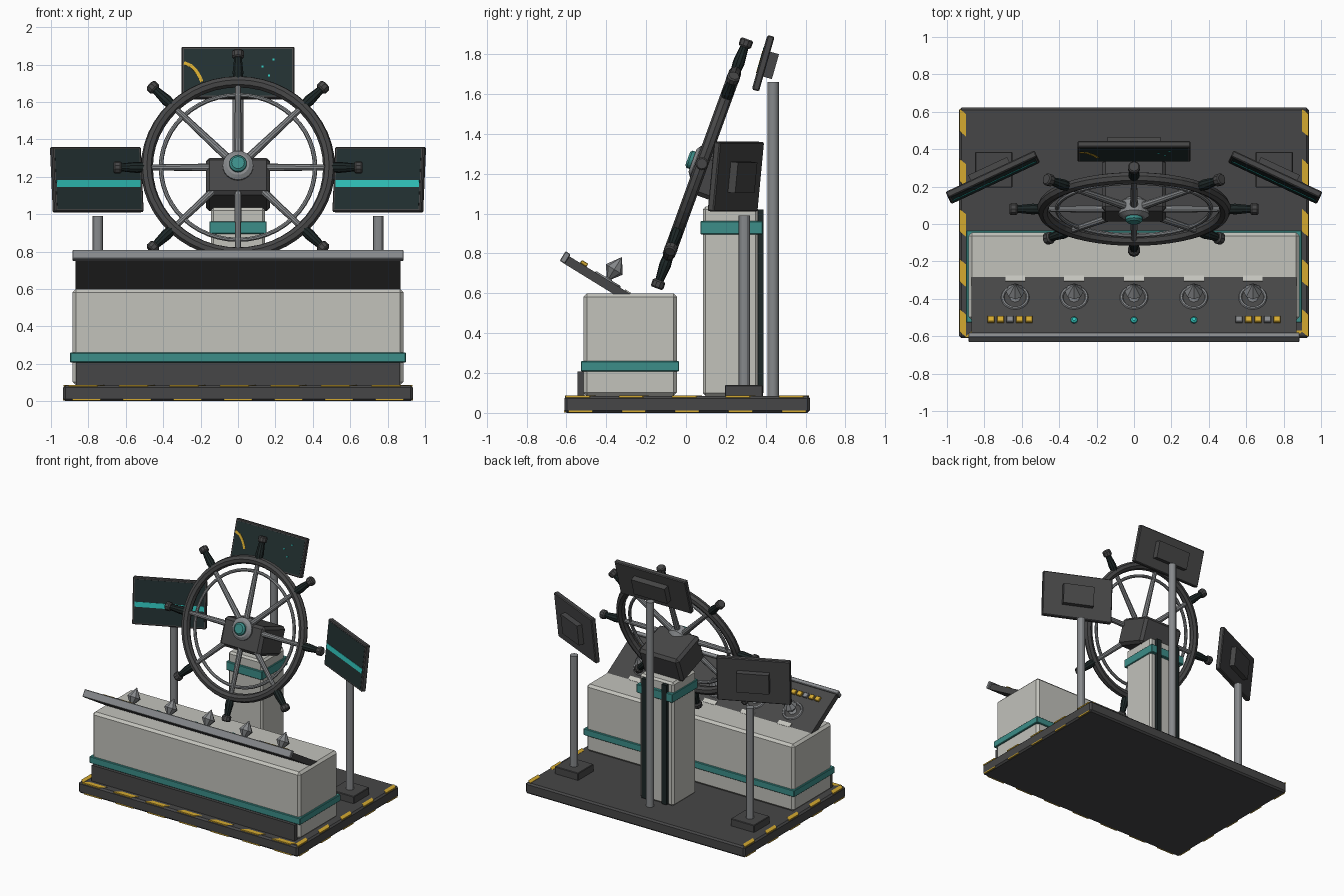
import bpy, bmesh, math
from mathutils import Matrix, Vector

if "Cube" in bpy.data.objects:
    bpy.data.objects.remove(bpy.data.objects["Cube"])


def mat(name, r, g, b):
    m = bpy.data.materials.new(name)
    m.diffuse_color = (r, g, b, 1)
    m.use_nodes = True
    m.node_tree.nodes["Principled BSDF"].inputs["Base Color"].default_value = m.diffuse_color
    return m


BODY = mat("light grey", 0.54, 0.54, 0.50)
DARK = mat("charcoal", 0.062, 0.062, 0.063)
TEAL = mat("muted teal", 0.045, 0.27, 0.25)
GLOW = mat("bright teal", 0.03, 0.55, 0.50)
YELLOW = mat("hazard yellow", 0.66, 0.40, 0.03)
METAL = mat("metal grey", 0.24, 0.25, 0.26)
SCREEN = mat("screen dark", 0.016, 0.030, 0.031)
GRIP = mat("grip black", 0.012, 0.020, 0.020)


def T(x, y, z):
    return Matrix.Translation((x, y, z))


def R(deg, axis):
    return Matrix.Rotation(math.radians(deg), 4, axis)


ID = Matrix.Identity(4)


def finish(name, bm, frame, m, smooth=False):
    me = bpy.data.meshes.new(name)
    bm.to_mesh(me)
    bm.free()
    me.materials.append(m)
    ob = bpy.data.objects.new(name, me)
    bpy.context.collection.objects.link(ob)
    ob.matrix_world = frame
    if smooth:
        bpy.context.view_layer.objects.active = ob
        ob.select_set(True)
        bpy.ops.object.shade_smooth_by_angle()
        ob.select_set(False)
    return ob


def box(name, lo, hi, m, frame=ID, bevel=0, shear=0):
    """Box between two corners, optionally bevelled or sheared x by y."""
    bm = bmesh.new()
    bmesh.ops.create_cube(bm, size=1)
    lo, hi = Vector(lo), Vector(hi)
    for v in bm.verts:
        c = v.co.copy()
        v.co = [(lo[i] + hi[i]) / 2 + c[i] * (hi[i] - lo[i]) for i in range(3)]
        v.co.x += shear * c.y
    if bevel:
        bmesh.ops.bevel(bm, geom=bm.edges[:], offset=bevel, segments=1,
                        affect='EDGES')
    return finish(name, bm, frame, m)


def lathe(name, profile, m, frame=ID, sides=12, smooth=False):
    """Spin (radius, height) points about local z, closing both ends."""
    bm = bmesh.new()
    rings = []
    for r, z in profile:
        n = 1 if r == 0 else sides
        rings.append([bm.verts.new((r * math.cos(k * math.tau / sides),
                                    r * math.sin(k * math.tau / sides), z))
                      for k in range(n)])
    for a, b in zip(rings, rings[1:]):
        for k in range(sides):
            j = (k + 1) % sides
            vs = [a[k % len(a)], a[j % len(a)], b[j % len(b)], b[k % len(b)]]
            bm.faces.new(list(dict.fromkeys(vs)))
    for ring in (rings[0], rings[-1]):
        if len(ring) > 1:
            bm.faces.new(ring)
    bmesh.ops.recalc_face_normals(bm, faces=bm.faces[:])
    return finish(name, bm, frame, m, smooth)


def torus(name, major, minor, m, frame, seg=48, sides=8):
    bpy.ops.mesh.primitive_torus_add(major_radius=major, minor_radius=minor,
                                     major_segments=seg, minor_segments=sides)
    ob = bpy.context.object
    ob.name = name
    ob.data.materials.append(m)
    ob.matrix_world = frame
    ob.select_set(False)


# Base platform with hazard stripes round the front and sides
box("base", (-0.935, -0.61, 0), (0.935, 0.622, 0.085), DARK, bevel=0.012)
for i in range(7):
    x = -0.81 + i * 0.27
    box("front_stripe", (x - 0.075, -0.606, 0.078), (x + 0.075, -0.57, 0.087),
        YELLOW, shear=0.04)
    box("front_low_stripe", (x - 0.075, -0.612, 0.003), (x + 0.075, -0.6, 0.012), YELLOW)
for s in (-1, 1):
    for i in range(5):
        y = -0.53 + i * 0.268
        f = T(s * 0.915, y, 0) @ R(90, 'Z')
        box("side_stripe", (-0.06, -0.018, 0.078), (0.06, 0.018, 0.087),
            YELLOW, f, shear=0.03)
        box("side_low_stripe", (-0.06, -0.021, 0.003), (0.06, 0.021, 0.012), YELLOW, f)

# Long console cabinet
box("console", (-0.885, -0.515, 0.085), (0.885, -0.045, 0.6), BODY, bevel=0.018)
box("console_band", (-0.898, -0.527, 0.208), (0.898, -0.034, 0.26), TEAL, bevel=0.004)
box("kick_plate", (-0.865, -0.545, 0.085), (0.865, -0.51, 0.207), DARK)

# Tilted control panel
P = T(0, -0.44, 0.696) @ R(-31.6, 'X')
box("control_panel", (-0.87, -0.18, -0.045), (0.87, 0.188, 0), DARK, P)
box("panel_lip", (-0.885, -0.2, -0.044), (0.885, -0.17, 0.012), METAL, P, bevel=0.004)
for x in (-0.635, -0.32, 0, 0.32, 0.635):
    K = P @ T(x, 0.056, 0)
    torus("knob_ring", 0.067, 0.009, METAL, K, 24, 6)
    lathe("knob", [(0.03, 0), (0.014, 0.012), (0.05, 0.062), (0, 0.135)], METAL, K, 8)
    box("knob_label", (-0.053, 0.1, -0.003), (0.053, 0.133, 0.006), BODY, K)
for x in (-0.32, 0, 0.32):
    lathe("round_button", [(0.018, 0), (0.018, 0.012), (0.01, 0.018)], GLOW,
          P @ T(x, -0.09, 0))
for cx, pattern in ((-0.663, "YYMYY"), (0.663, "MYYMY")):
    for i, c in enumerate(pattern):
        x = cx + (i - 2) * 0.051
        box("key", (x - 0.019, -0.107, 0), (x + 0.019, -0.07, 0.018),
            YELLOW if c == "Y" else METAL, P, bevel=0.003)

# Wheel pedestal
box("pedestal", (-0.145, 0.085, 0.085), (0.145, 0.362, 1.035), BODY, bevel=0.014)
box("pedestal_band", (-0.153, 0.072, 0.895), (0.153, 0.385, 0.962), TEAL, bevel=0.004)
for s in (-1, 1):
    box("pedestal_rail", (s * 0.085 - 0.02, 0.35, 0.1), (s * 0.085 + 0.02, 0.39, 1.02), GRIP)

# Steering wheel, axis along local z, leaning back
W = T(0, 0.08, 1.25) @ R(70, 'X')
box("wheel_head", (-0.172, -0.158, -0.27), (0.172, 0.053, 0.022), DARK, W, bevel=0.02)
torus("wheel_rim", 0.487, 0.032, DARK, W)
torus("inner_ring", 0.412, 0.012, METAL, W)
lathe("hub", [(0.05, -0.06), (0.082, -0.03), (0.082, 0.035), (0.06, 0.05)], METAL, W, 24)
lathe("hub_cap", [(0.046, 0.04), (0.046, 0.066), (0.034, 0.076)], TEAL, W, 20)
for i in range(8):
    S = W @ R(45 * i, 'Z') @ R(90, 'Y')
    lathe("spoke", [(0.022, 0.05), (0.016, 0.47)], METAL, S, 10, True)
    lathe("grip", [(0.026, 0.5), (0.03, 0.54), (0.02, 0.635)], GRIP, S, 10)
    lathe("grip_cap", [(0.026, 0.622), (0.033, 0.63), (0.033, 0.658), (0.026, 0.665)],
          DARK, S, 10)


# Monitors, facing along local z
def monitor(name, frame, w, h, mw, mh, md):
    box(name + "_case", (-w / 2, -h / 2, -0.018), (w / 2, h / 2, 0.018), DARK,
        frame, bevel=0.006)
    box(name + "_screen", (-w / 2 + 0.014, -h / 2 + 0.014, 0.012),
        (w / 2 - 0.014, h / 2 - 0.014, 0.0195), SCREEN, frame)
    box(name + "_mount", (-mw / 2, -mh / 2, -0.018 - md), (mw / 2, mh / 2, -0.015),
        DARK, frame)


for s, side in ((-1, "left"), (1, "right")):
    M = T(s * 0.755, 0.25, 1.185) @ R(-s * 25, 'Z') @ R(84, 'X')
    monitor(side + "_monitor", M, 0.525, 0.35, 0.23, 0.155, 0.04)
    box(side + "_screen_bar", (-0.246, -0.042, 0.015), (0.246, -0.005, 0.022), GLOW, M)
    lathe(side + "_pole", [(0.029, 0.1), (0.029, 0.99)], METAL,
          T(s * 0.75, 0.292, 0), 12, True)
    box(side + "_pole_foot", (s * 0.75 - 0.1, 0.195, 0.08),
        (s * 0.75 + 0.1, 0.385, 0.14), DARK, bevel=0.004)

M = T(0, 0.388, 1.754) @ R(74, 'X')
monitor("top_monitor", M, 0.605, 0.285, 0.285, 0.13, 0.045)
lathe("top_pole", [(0.029, 0.08), (0.029, 1.66)], METAL, T(0, 0.437, 0), 12, True)
# Chart trace and marker dots on the upper screen
trace = [(-0.285, 0.05), (-0.25, 0.035), (-0.225, 0.008), (-0.205, -0.025), (-0.195, -0.05)]
for a, b in zip(trace, trace[1:]):
    d = Vector(b) - Vector(a)
    F = M @ T(*a, 0) @ R(math.degrees(math.atan2(d.y, d.x)), 'Z')
    box("chart_trace", (-0.004, -0.009, 0.015), (d.length + 0.004, 0.009, 0.022), YELLOW, F)
for x, y in ((0.13, 0.03), (0.19, 0.07), (0.165, -0.02)):
    box("chart_dot", (x - 0.005, y - 0.005, 0.015), (x + 0.005, y + 0.005, 0.022), GLOW, M)
